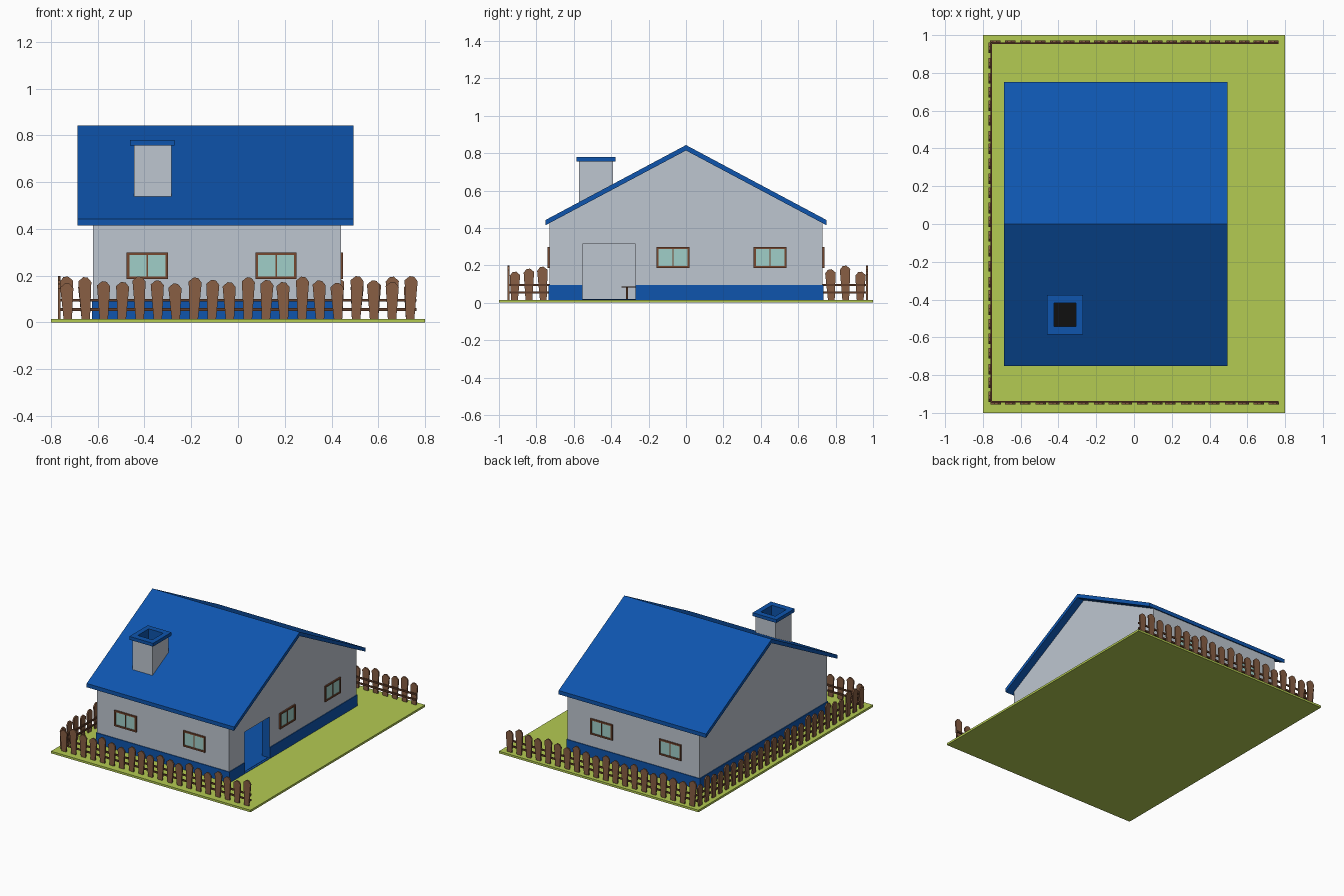
import bpy, bmesh, math, random
from mathutils import Matrix, Vector

if "Cube" in bpy.data.objects:
    bpy.data.objects.remove(bpy.data.objects["Cube"])

random.seed(4)


def material(name, r, g, b):
    lin = [(c / 255 / 12.92) if c < 11 else ((c / 255 + 0.055) / 1.055) ** 2.4 for c in (r, g, b)]
    m = bpy.data.materials.new(name)
    m.diffuse_color = (*lin, 1)
    m.use_nodes = True
    m.node_tree.nodes["Principled BSDF"].inputs["Base Color"].default_value = m.diffuse_color
    return m


GREY = material("wall_grey", 190, 198, 208)
BLUE = material("roof_blue", 14, 85, 174)
GREEN = material("grass_green", 180, 203, 82)
WOOD = material("picket_brown", 136, 94, 67)
DARK = material("rail_dark_brown", 95, 60, 40)
FRAME = material("frame_brown", 118, 72, 48)
GLASS = material("glass_mint", 160, 207, 200)
BLACK = material("soot_black", 16, 16, 16)


def finish(name, bm, *mats):
    bmesh.ops.recalc_face_normals(bm, faces=bm.faces)
    me = bpy.data.meshes.new(name)
    bm.to_mesh(me)
    bm.free()
    for m in mats:
        me.materials.append(m)
    ob = bpy.data.objects.new(name, me)
    bpy.context.collection.objects.link(ob)
    return ob


def add_box(bm, lo, hi, mat=Matrix(), index=0):
    lo, hi = Vector(lo), Vector(hi)
    m = mat @ Matrix.Translation((lo + hi) / 2) @ Matrix.Diagonal((*(hi - lo), 1))
    for v in bmesh.ops.create_cube(bm, size=1, matrix=m)["verts"]:
        for f in v.link_faces:
            f.material_index = index


def add_prism(bm, outline, vec, mat=Matrix(), index=0):
    """Close an outline of 3D points and sweep it along vec."""
    vec = Vector(vec)
    a = [bm.verts.new(mat @ Vector(p)) for p in outline]
    b = [bm.verts.new(mat @ (Vector(p) + vec)) for p in outline]
    n = len(a)
    faces = [bm.faces.new(a), bm.faces.new(b[::-1])]
    faces += [bm.faces.new((a[i], b[i], b[(i + 1) % n], a[(i + 1) % n])) for i in range(n)]
    for f in faces:
        f.material_index = index


def box(name, lo, hi, *mats):
    bm = bmesh.new()
    add_box(bm, lo, hi)
    return finish(name, bm, *mats)


def cut(ob, lo, hi):
    cutter = box("cutter", lo, hi)
    cutter.hide_render = True
    mod = ob.modifiers.new("cut", "BOOLEAN")
    mod.operation = "DIFFERENCE"
    mod.solver = "EXACT"
    mod.object = cutter
    bpy.context.view_layer.objects.active = ob
    bpy.ops.object.modifier_apply(modifier="cut")
    bpy.data.objects.remove(cutter)


# Lawn
X0, X1, Y = -0.62, 0.44, 0.73
G = 0.015
box("lawn", (-0.8, -1, 0), (0.8, 1, G), GREEN)

# Hollow gabled walls with an open doorway, blue reveal
DOOR_LO, DOOR_HI = (0.36, -0.553, G + 0.003), (0.5, -0.27, 0.315)
T = 0.06
bm = bmesh.new()
gable = [(X0, -Y, G), (X0, Y, G), (X0, Y, 0.432), (X0, 0, 0.822), (X0, -Y, 0.432)]
add_prism(bm, gable, (X1 - X0, 0, 0))
walls = finish("walls", bm, GREY, BLUE)
cut(walls, (X0 + T, -Y + T, -0.1), (X1 - T, Y - T, 1))
cut(walls, DOOR_LO, DOOR_HI)
for p in walls.data.polygons:
    c = p.center
    inside = -0.56 < c.y < -0.26 and X1 - T + 0.005 < c.x < X1 - 0.005 and c.z < 0.32
    p.material_index = 1 if inside else 0

# Blue plinth skin around the walls and blue floor
e = 0.005
plinth = box("plinth", (X0 - e, -Y - e, G), (X1 + e, Y + e, 0.095), BLUE)
cut(plinth, (X0 + e, -Y + e, -0.1), (X1 - e, Y - e, 1))
cut(plinth, DOOR_LO, DOOR_HI)
box("floor", (X0 + T, -Y + T, G - 0.003), (X1 - 0.01, Y - T, 0.02), BLUE)

# Small table glimpsed through the doorway
bm = bmesh.new()
add_box(bm, (-0.25, -0.345, 0.082), (0.1, -0.05, 0.088))
for x in (-0.22, 0.07):
    for y in (-0.315, -0.08):
        add_box(bm, (x - 0.006, y - 0.006, 0.02), (x + 0.006, y + 0.006, 0.083))
finish("table", bm, DARK)

# Roof
bm = bmesh.new()
R = 0.752
prof = [(-R, 0.414), (0, 0.814), (R, 0.414), (R, 0.442), (0, 0.843), (-R, 0.442)]
add_prism(bm, [(-0.687, y, z) for y, z in prof], (1.182, 0, 0))
finish("roof", bm, BLUE)

# Chimney with blue-lined flue and black bottom
FLUE_LO, FLUE_HI = (-0.424, -0.542, 0.62), (-0.308, -0.417, 1)
chimney = box("chimney", (-0.445, -0.572, 0.52), (-0.285, -0.39, 0.758), GREY, BLUE, BLACK)
cap = box("chimney_cap", (-0.461, -0.586, 0.756), (-0.271, -0.376, 0.78), BLUE)
cut(chimney, FLUE_LO, FLUE_HI)
cut(cap, FLUE_LO, FLUE_HI)
for p in chimney.data.polygons:
    c = p.center
    if abs(c.z - 0.62) < 0.001:
        p.material_index = 2
    elif -0.43 < c.x < -0.3 and -0.55 < c.y < -0.41 and 0.63 < c.z < 0.75:
        p.material_index = 1


# Windows: four frame bars, mullion and glass; local -y points outward
def window(name, x, y, angle):
    m = Matrix.Translation((x, y, 0.242)) @ Matrix.Rotation(math.radians(angle), 4, "Z")
    w, h, b = 0.088, 0.057, 0.011
    bm = bmesh.new()
    for s in (-1, 1):
        u = sorted((s * w, s * (w - b)))
        v = sorted((s * h, s * (h - b)))
        add_box(bm, (u[0], -0.01, -h), (u[1], 0.005, h), m)
        add_box(bm, (-w + b, -0.01, v[0]), (w - b, 0.005, v[1]), m)
    add_box(bm, (-0.003, -0.007, -h + b), (0.003, 0.003, h - b), m)
    add_box(bm, (-w + b, -0.004, -h + b), (w - b, 0.004, h - b), m, 1)
    finish(name, bm, FRAME, GLASS)


for i, x in enumerate((-0.388, 0.163)):
    window(f"front_window_{i + 1}", x, -Y, 0)
    window(f"back_window_{i + 1}", x, Y, 180)
for i, y in enumerate((-0.069, 0.45)):
    window(f"side_window_{i + 1}", X1, y, 90)


# Fences: irregular tapered pickets outside, two rails inside
def fence(name, x, y, angle, half, count):
    m = Matrix.Translation((x, y, G)) @ Matrix.Rotation(math.radians(angle), 4, "Z")
    bm = bmesh.new()
    for z in (0.04, 0.08):
        add_box(bm, (-half - 0.028, 0, z - 0.006), (half + 0.028, 0.008, z + 0.006), m, 1)
    for i in range(count):
        u = -half + 2 * half * i / (count - 1)
        h = (0.155, 0.18, 0.165)[i % 3] + random.uniform(-0.004, 0.004)
        lean = Matrix.Rotation(random.uniform(-0.04, 0.04), 4, "Y")
        pts = [(-0.018, 0), (0.018, 0), (0.028, h - 0.022), (0.013, h - 0.003),
               (-0.006, h), (-0.028, h - 0.018)]
        pm = m @ Matrix.Translation((u, -0.01, 0)) @ lean
        add_prism(bm, [(a, 0, z) for a, z in pts], (0, 0.01, 0), pm)
    finish(name, bm, WOOD, DARK)


fence("front_fence", 0.004, -0.945, 0, 0.732, 20)
fence("back_fence", 0.004, 0.962, 180, 0.732, 20)
fence("left_fence", -0.76, 0.007, -90, 0.924, 25)
